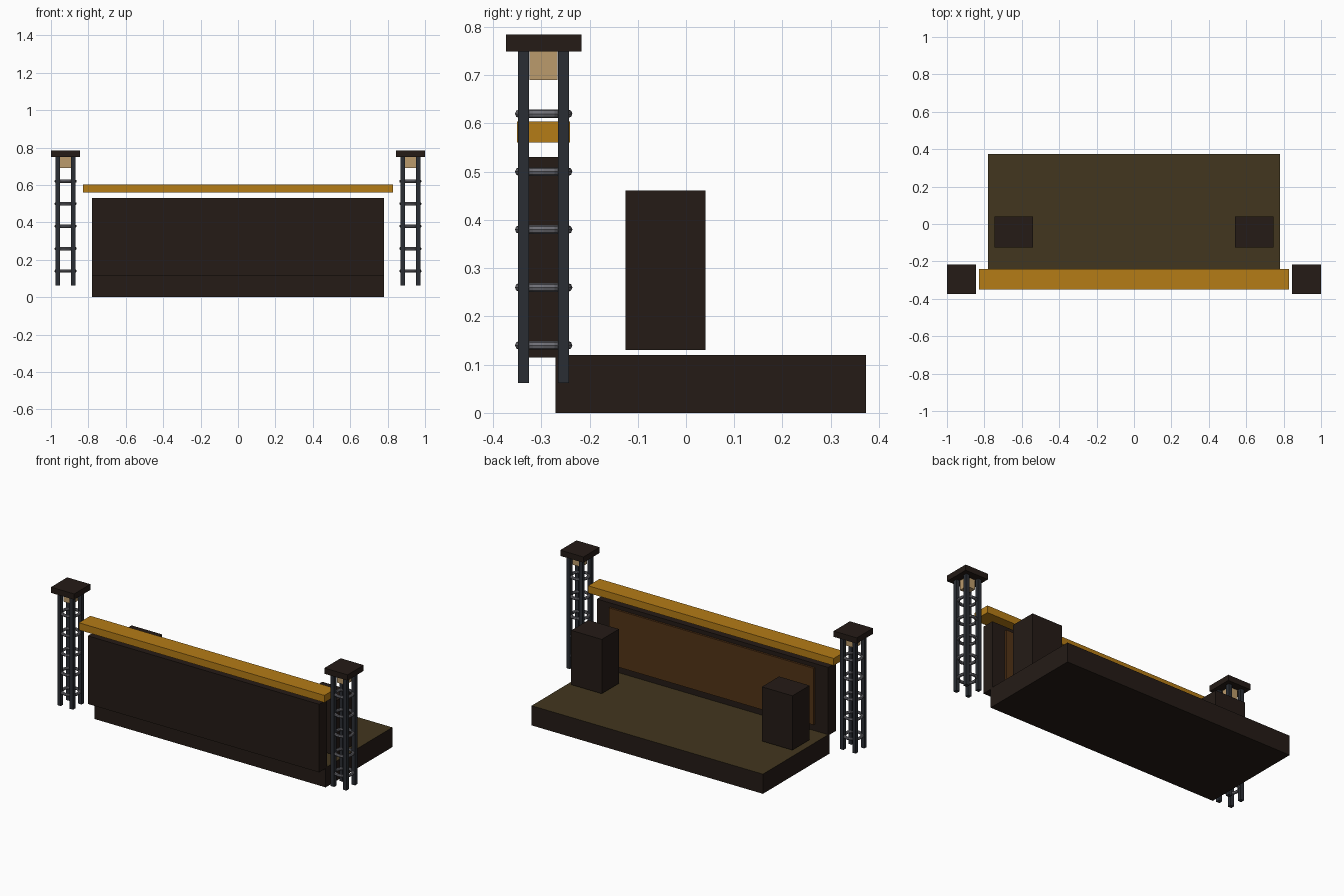
import bpy, math
from mathutils import Vector

if "Cube" in bpy.data.objects:
    bpy.data.objects.remove(bpy.data.objects["Cube"])


def mat(name, r, g, b):
    m = bpy.data.materials.new(name)
    m.diffuse_color = (r, g, b, 1)
    m.use_nodes = True
    m.node_tree.nodes["Principled BSDF"].inputs["Base Color"].default_value = m.diffuse_color
    return m


DARK = mat("dark_wood", 0.018, 0.011, 0.008)
FLOOR = mat("floor_olive", 0.055, 0.037, 0.013)
AMBER = mat("amber", 0.46, 0.20, 0.008)
BROWN = mat("brown_panel", 0.085, 0.033, 0.008)
STEEL = mat("dark_steel", 0.023, 0.027, 0.034)
GREY = mat("ring_grey", 0.16, 0.16, 0.18)
TAN = mat("lamp_tan", 0.50, 0.33, 0.15)


def box(name, x, y, z, material):
    """Box from (min, max) ranges on each axis."""
    lo, hi = Vector((x[0], y[0], z[0])), Vector((x[1], y[1], z[1]))
    bpy.ops.mesh.primitive_cube_add(size=1, location=(lo + hi) / 2)
    o = bpy.context.object
    o.name = name
    for v in o.data.vertices:
        v.co = v.co * (hi - lo)
    o.data.materials.append(material)
    return o


def around(c, half):
    return (c - half, c + half)


# Platform, with an olive top face
platform = box("platform", (-0.78, 0.78), (-0.27, 0.373), (0, 0.12), DARK)
platform.data.materials.append(FLOOR)
for p in platform.data.polygons:
    if p.normal.z > 0.9:
        p.material_index = 1

# Wall at the front edge with a raised panel on its inner side
box("wall", (-0.78, 0.78), (-0.332, -0.256), (0.115, 0.53), DARK)
box("wall_panel", (-0.69, 0.69), (-0.26, -0.244), (0.16, 0.505), BROWN)

# Beam above the wall
box("beam", (-0.828, 0.828), (-0.35, -0.24), (0.56, 0.604), AMBER)

# Speakers and truss towers, on both sides
TY = -0.295
for s, side in ((-1, "left"), (1, "right")):
    box("speaker_" + side, around(s * 0.643, 0.103), (-0.125, 0.04),
        (0.13, 0.461), DARK)

    tx = s * 0.922
    box("tower_cap_" + side, around(tx, 0.078), around(TY, 0.078),
        (0.749, 0.784), DARK)
    box("tower_lamp_" + side, around(tx, 0.029), around(TY, 0.029),
        (0.69, 0.75), TAN)
    for i in (-1, 1):
        for j in (-1, 1):
            box("tower_post_" + side, around(tx + i * 0.0415, 0.0115),
                around(TY + j * 0.0415, 0.0115), (0.062, 0.75), STEEL)
    # Rings tying the posts together
    for k in range(5):
        bpy.ops.mesh.primitive_torus_add(
            location=(tx, TY, 0.14 + 0.12 * k), major_radius=0.0505,
            minor_radius=0.009, major_segments=16, minor_segments=8)
        ring = bpy.context.object
        ring.name = "tower_ring_" + side
        ring.data.materials.append(GREY)
